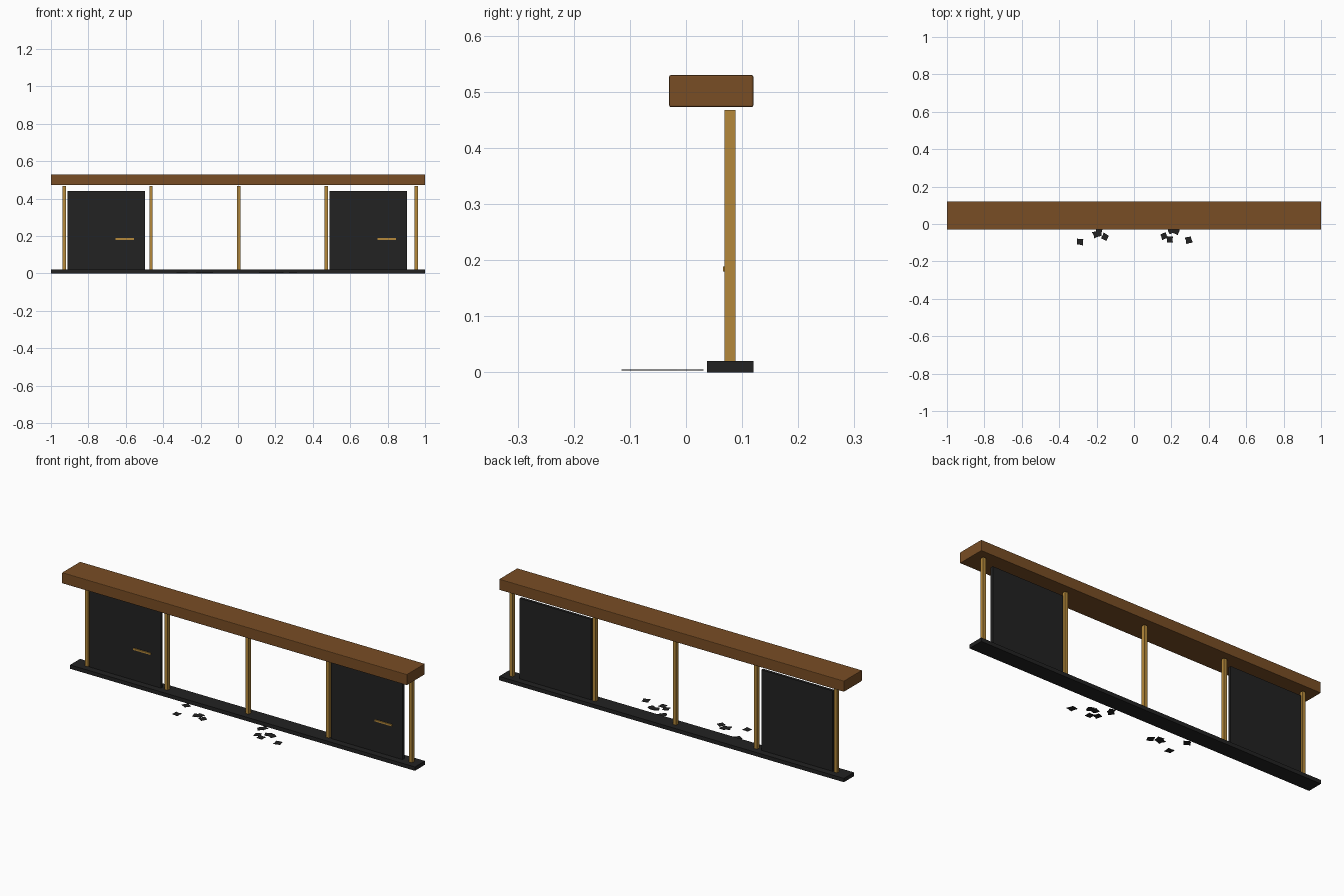
import bpy, bmesh, math, random

if "Cube" in bpy.data.objects:
    bpy.data.objects.remove(bpy.data.objects["Cube"])

random.seed(4)


def material(name, rgb):
    m = bpy.data.materials.new(name)
    m.diffuse_color = (*rgb, 1)
    m.use_nodes = True
    m.node_tree.nodes["Principled BSDF"].inputs["Base Color"].default_value = m.diffuse_color
    return m


brown = material("brown_wood", (0.19, 0.075, 0.018))
gold = material("gold_wood", (0.46, 0.25, 0.043))
black = material("charcoal", (0.016, 0.016, 0.016))


def finish(name, bm, mat):
    me = bpy.data.meshes.new(name)
    bm.to_mesh(me)
    bm.free()
    me.materials.append(mat)
    ob = bpy.data.objects.new(name, me)
    bpy.context.collection.objects.link(ob)
    return ob


def box(name, x, y, z, mat, bevel=0):
    """Box from (min, max) ranges."""
    bm = bmesh.new()
    bmesh.ops.create_cube(bm, size=1)
    for v in bm.verts:
        v.co = [r[0] if c < 0 else r[1] for c, r in zip(v.co, (x, y, z))]
    ob = finish(name, bm, mat)
    if bevel:
        mod = ob.modifiers.new("soft_edges", 'BEVEL')
        mod.width = bevel
        mod.segments = 2
    return ob


# Top beam and floor sill
box("top_beam", (-1, 1), (-0.03, 0.12), (0.473, 0.53), brown, 0.003)
box("floor_sill", (-1, 1), (0.037, 0.12), (0, 0.02), black)

# Upright posts, slightly short of the beam
for i, x in enumerate((-0.928, -0.465, 0.004, 0.471, 0.953)):
    box(f"post_{i}", (x - 0.009, x + 0.009), (0.069, 0.088), (0.0005, 0.468), gold)

# Door panels with thin handles
for side, x0, x1, h in (("left", -0.911, -0.497, -0.655), ("right", 0.49, 0.904, 0.745)):
    box(f"{side}_door", (x0, x1), (0.071, 0.086), (0.02, 0.442), black)
    box(f"{side}_handle", (h, h + 0.1), (0.066, 0.072), (0.18, 0.189), gold)

# Scattered flat flakes on the ground
flakes = [(-0.29, -0.095), (-0.19, -0.045), (-0.202, -0.056), (-0.155, -0.07),
          (-0.306, 0.008), (0.16, -0.065), (0.192, -0.082), (0.2, -0.036),
          (0.225, -0.036), (0.293, -0.086), (0.143, 0.012), (0.134, -0.002)]
for i, (x, y) in enumerate(flakes):
    bm = bmesh.new()
    turn = random.uniform(0, math.tau)
    ring = []
    for k in range(8):
        r = (0.024 if k % 2 else 0.016) * random.uniform(0.85, 1.1)
        a = turn + k * math.tau / 8
        ring.append(bm.verts.new((x + r * math.cos(a),
                                  min(0.031, max(-0.12, y + r * math.sin(a))), 0.003)))
    face = bm.faces.new(ring)
    ext = bmesh.ops.extrude_face_region(bm, geom=[face])
    for v in ext["geom"]:
        if isinstance(v, bmesh.types.BMVert):
            v.co.z += 0.002
    bmesh.ops.recalc_face_normals(bm, faces=bm.faces)
    finish(f"flake_{i}", bm, black)
